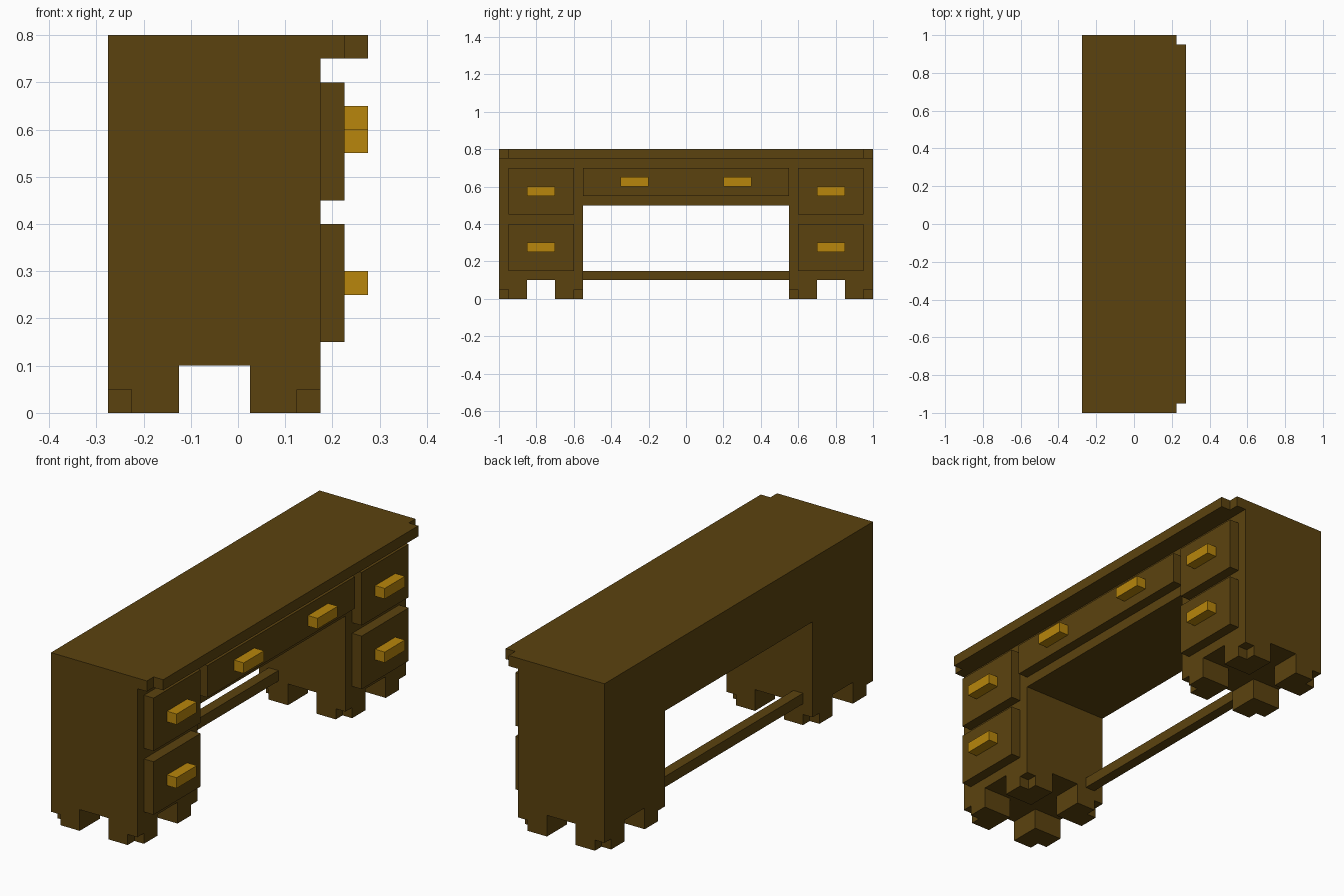
import bpy
import bmesh
from mathutils import Vector

if "Cube" in bpy.data.objects:
    bpy.data.objects.remove(bpy.data.objects["Cube"])


def material(name, rgb):
    m = bpy.data.materials.new(name)
    m.diffuse_color = (*rgb, 1.0)
    m.use_nodes = True
    m.node_tree.nodes["Principled BSDF"].inputs["Base Color"].default_value = m.diffuse_color
    return m


WOOD = material("dark_brown_wood", (0.105, 0.055, 0.0045))
BRASS = material("gold_brass", (0.479, 0.238, 0.0035))


def prism(name, base, offset, mat):
    """Flat polygon swept along an offset into a closed solid."""
    bm = bmesh.new()
    face = bm.faces.new([bm.verts.new(p) for p in base])
    swept = bmesh.ops.extrude_face_region(bm, geom=[face], use_keep_orig=True)
    verts = [g for g in swept["geom"] if isinstance(g, bmesh.types.BMVert)]
    bmesh.ops.translate(bm, verts=verts, vec=Vector(offset))
    bmesh.ops.recalc_face_normals(bm, faces=bm.faces)
    me = bpy.data.meshes.new(name)
    bm.to_mesh(me)
    bm.free()
    me.materials.append(mat)
    ob = bpy.data.objects.new(name, me)
    bpy.context.collection.objects.link(ob)
    return ob


def box(name, x, y, z, mat=WOOD):
    base = [(x[0], y[0], z[0]), (x[1], y[0], z[0]),
            (x[1], y[1], z[0]), (x[0], y[1], z[0])]
    return prism(name, base, (0, 0, z[1] - z[0]), mat)


BACK, FRONT = -0.275, 0.175      # body depth
DRAWER, PULL = 0.225, 0.275      # drawer face and handle fronts

# Desk body: two pedestals joined by the centre drawer case
arch = [(-1, 0.1), (-0.55, 0.1), (-0.55, 0.5), (0.55, 0.5), (0.55, 0.1),
        (1, 0.1), (1, 0.75), (-1, 0.75)]
prism("desk_body", [(BACK, y, z) for y, z in arch], (FRONT - BACK, 0, 0), WOOD)

# Table top with notched front corners
top = [(BACK, -1), (DRAWER, -1), (DRAWER, -0.95), (PULL, -0.95),
       (PULL, 0.95), (DRAWER, 0.95), (DRAWER, 1), (BACK, 1)]
prism("table_top", [(x, y, 0.75) for x, y in top], (0, 0, 0.05), WOOD)

# Foot rail between the pedestals, near the back
box("foot_rail", (-0.225, -0.175), (-0.55, 0.55), (0.1, 0.15))

# Centre drawer
box("centre_drawer", (FRONT, DRAWER), (-0.55, 0.55), (0.55, 0.7))


def foot(name, cx, cy, sx, sy):
    """Square foot whose lower half loses its outer corner."""
    def pt(dx, dy, z):
        return (cx - sx * dx, cy - sy * dy, z)
    a, b = 0.05, 0.15
    square = [(0, 0), (b, 0), (b, b), (0, b)]
    notched = [(a, 0), (b, 0), (b, b), (0, b), (0, a), (a, a)]
    prism(name + "_upper", [pt(*p, 0.05) for p in square], (0, 0, 0.05), WOOD)
    prism(name + "_lower", [pt(*p, 0) for p in notched], (0, 0, 0.05), WOOD)


for s, side in ((-1, "left"), (1, "right")):
    # Centre drawer handle
    box(f"centre_handle_{side}", (DRAWER, PULL),
        sorted((s * 0.2, s * 0.35)), (0.6, 0.65), BRASS)

    # Pedestal drawers and their handles
    for level, z in (("lower", 0.15), ("upper", 0.45)):
        box(f"{level}_drawer_{side}", (FRONT, DRAWER),
            sorted((s * 0.6, s * 0.95)), (z, z + 0.25))
        box(f"{level}_handle_{side}", (DRAWER, PULL),
            sorted((s * 0.7, s * 0.85)), (z + 0.1, z + 0.15), BRASS)

    # Four feet under each pedestal
    for fx, cx, depth in ((-1, BACK, "back"), (1, FRONT, "front")):
        foot(f"{depth}_outer_foot_{side}", cx, s * 1.0, fx, s)
        foot(f"{depth}_inner_foot_{side}", cx, s * 0.55, fx, -s)
